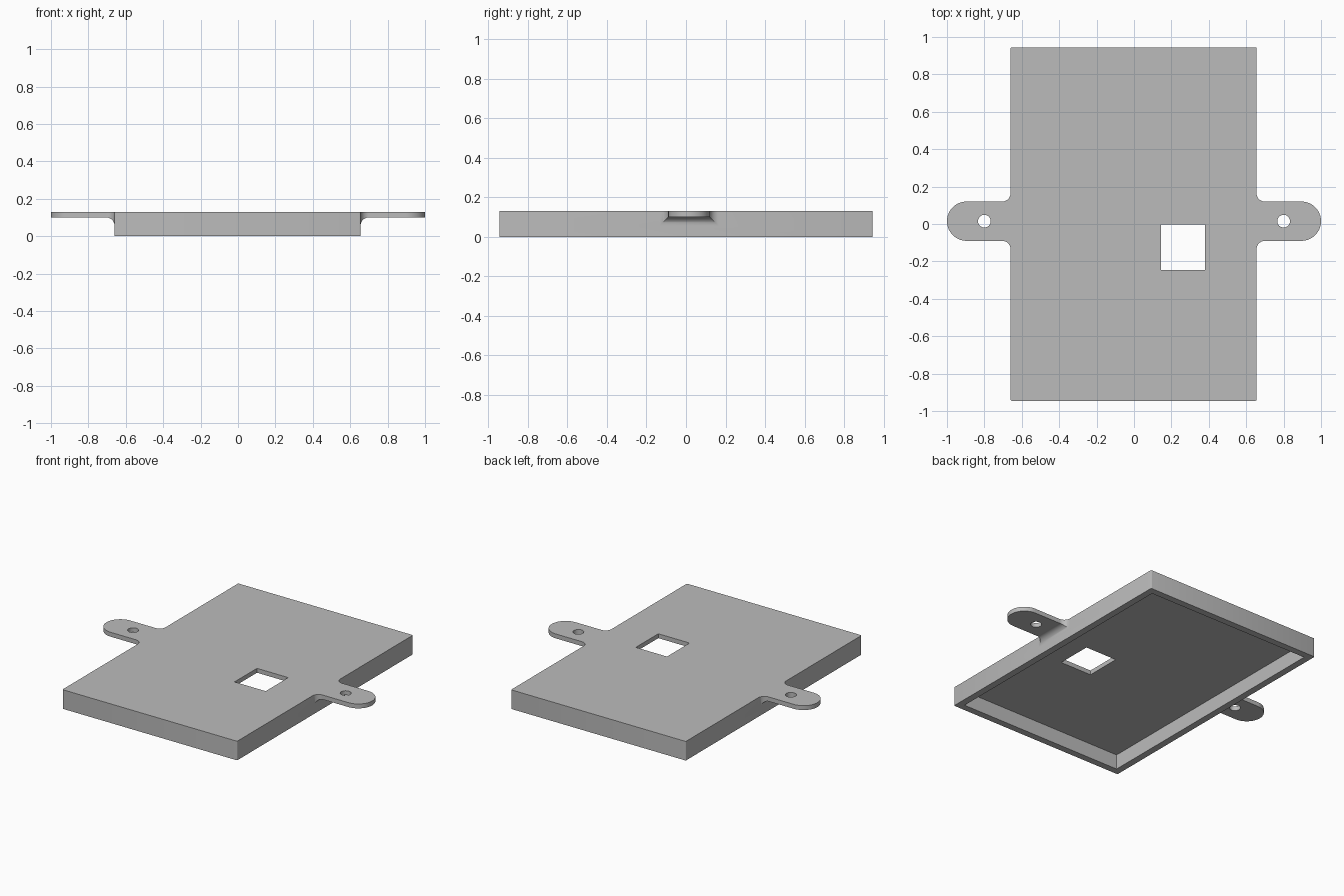
import bpy
import bmesh
from math import sin, cos, pi, radians
from mathutils import Matrix

if "Cube" in bpy.data.objects:
    bpy.data.objects.remove(bpy.data.objects["Cube"], do_unlink=True)

HEIGHT, PLATE, WALL = 0.13, 0.03, 0.046
X_LEFT, X_RIGHT, Y_END = 0.655, -0.66, 0.945
TAB_Y, TAB_R, FILLET, HOLE_R = 0.015, 0.105, 0.045, 0.034

grey = bpy.data.materials.new("plain grey")
grey.use_nodes = True
grey.diffuse_color = (0.5, 0.5, 0.5, 1)
grey.node_tree.nodes["Principled BSDF"].inputs["Base Color"].default_value = (0.5, 0.5, 0.5, 1)


def add_object(name, bm):
    bmesh.ops.recalc_face_normals(bm, faces=bm.faces)
    mesh = bpy.data.meshes.new(name)
    bm.to_mesh(mesh)
    bm.free()
    mesh.materials.append(grey)
    obj = bpy.data.objects.new(name, mesh)
    bpy.context.collection.objects.link(obj)
    return obj


def box(name, low, high, corner=0):
    bm = bmesh.new()
    bmesh.ops.create_cube(bm, size=1)
    for v in bm.verts:
        v.co = [(a + b) / 2 + c * (b - a) for a, b, c in zip(low, high, v.co)]
    if corner:
        upright = [e for e in bm.edges if abs(e.verts[0].co.z - e.verts[1].co.z) > 0.01]
        bmesh.ops.bevel(bm, geom=upright, offset=corner, segments=3, profile=0.5, affect='EDGES')
    return add_object(name, bm)


def tab(name, side, wall_x):
    # Cross-sections (x, half width, underside) from the wall to the round tip
    low = HEIGHT - PLATE
    sections = [(wall_x - 0.01, TAB_R + FILLET, low - FILLET)]
    for i in range(13):
        t = pi / 2 * i / 12
        flare = FILLET * (1 - sin(t))
        sections.append((wall_x + FILLET * (1 - cos(t)), TAB_R + flare, low - flare))
    for i in range(17):
        t = pi / 2 * i / 16
        sections.append((1 - TAB_R + TAB_R * sin(t), TAB_R * cos(t), low))
    bm = bmesh.new()
    rings = []
    for x, half, z in sections:
        rings.append([bm.verts.new((side * x, TAB_Y + y, h)) for y, h in
                      ((-half, z), (half, z), (half, HEIGHT), (-half, HEIGHT))])
    for a, b in zip(rings, rings[1:]):
        for i in range(4):
            j = (i + 1) % 4
            bm.faces.new((a[i], a[j], b[j], b[i]))
    bm.faces.new(rings[0])
    bmesh.ops.remove_doubles(bm, verts=bm.verts, dist=0.0001)
    return add_object(name, bm)


def hole(name, x):
    bm = bmesh.new()
    bmesh.ops.create_cone(bm, cap_ends=True, segments=32, radius1=HOLE_R, radius2=HOLE_R,
                          depth=0.4, matrix=Matrix.Translation((x, TAB_Y, HEIGHT)))
    return add_object(name, bm)


def combine(target, other, operation):
    mod = target.modifiers.new(other.name, 'BOOLEAN')
    mod.object, mod.operation, mod.solver = other, operation, 'EXACT'
    bpy.context.view_layer.objects.active = target
    bpy.ops.object.modifier_apply(modifier=mod.name)
    bpy.data.objects.remove(other, do_unlink=True)


# Shallow tray cover with its mounting tabs
cover = box("cover", (X_RIGHT, -Y_END, 0), (X_LEFT, Y_END, HEIGHT), 0.006)
combine(cover, tab("left_tab", 1, X_LEFT), 'UNION')
combine(cover, tab("right_tab", -1, -X_RIGHT), 'UNION')

# Hollow underside, window and screw holes
combine(cover, box("cavity", (X_RIGHT + WALL, -Y_END + WALL, -0.1),
                   (X_LEFT - WALL, Y_END - WALL, HEIGHT - PLATE)), 'DIFFERENCE')
combine(cover, box("window", (0.145, -0.245, -0.1), (0.38, -0.003, 0.3)), 'DIFFERENCE')
for side in (1, -1):
    combine(cover, hole("screw_hole", side * 0.8), 'DIFFERENCE')

# Merge coplanar faces and smooth only the rounded parts
bm = bmesh.new()
bm.from_mesh(cover.data)
bmesh.ops.remove_doubles(bm, verts=bm.verts, dist=0.0001)
bmesh.ops.dissolve_limit(bm, angle_limit=radians(0.5), verts=bm.verts, edges=bm.edges)
bmesh.ops.triangulate(bm, faces=[f for f in bm.faces if len(f.verts) > 4])
bm.to_mesh(cover.data)
bm.free()
bpy.ops.object.select_all(action='DESELECT')
cover.select_set(True)
bpy.context.view_layer.objects.active = cover
bpy.ops.object.shade_smooth_by_angle(angle=radians(35))
